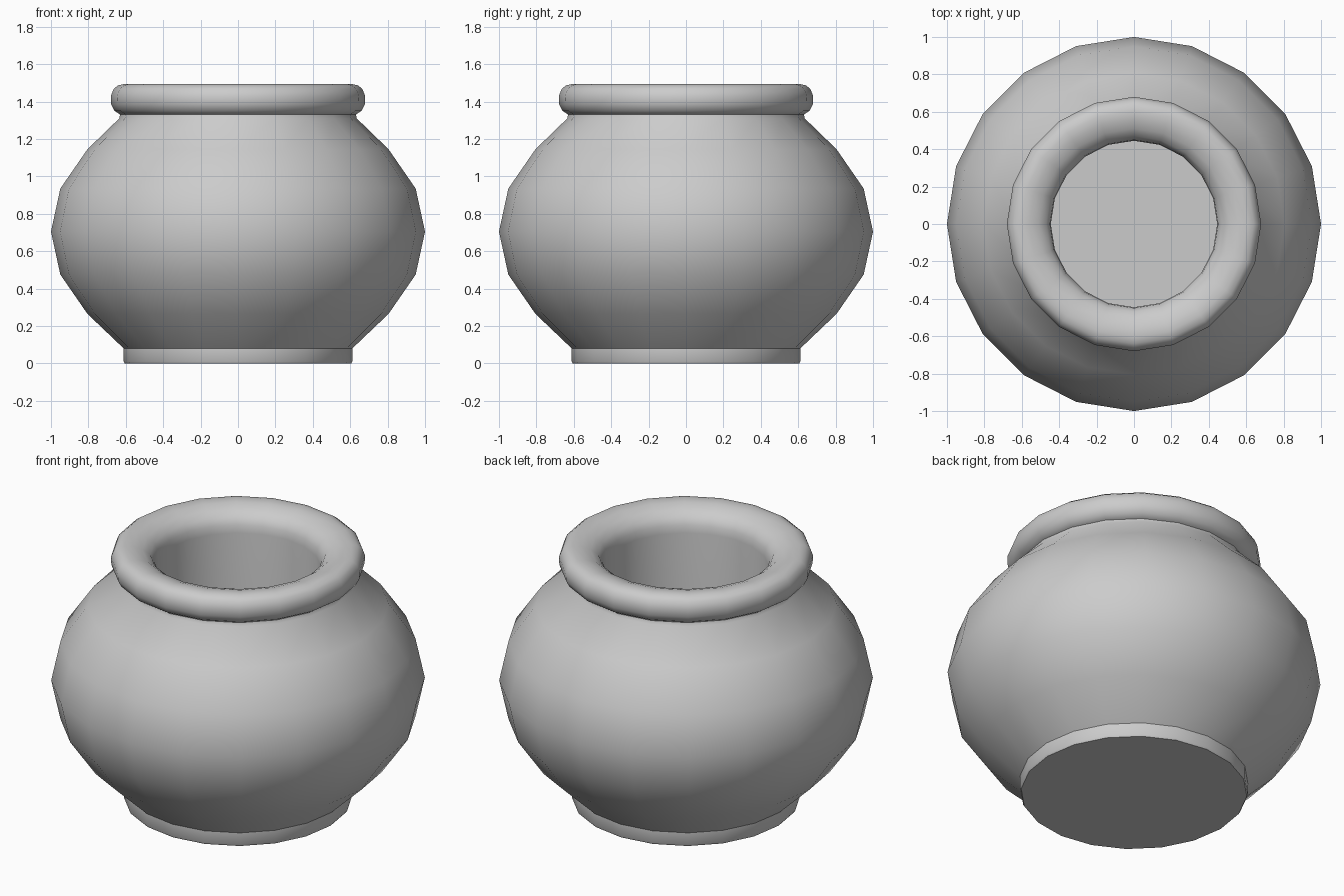
import bpy, bmesh
from math import cos, sin, tau, radians

if "Cube" in bpy.data.objects:
    bpy.data.objects.remove(bpy.data.objects["Cube"])

SIDES = 20


def lathe(name, profile, angle=40):
    """Turn a (radius, height) profile around z; radius 0 makes a cap."""
    bm = bmesh.new()
    rings = []
    for r, z in profile:
        n = SIDES if r > 0 else 1
        rings.append([bm.verts.new((r * cos(tau * i / SIDES), r * sin(tau * i / SIDES), z))
                      for i in range(n)])
    for a, b in zip(rings, rings[1:]):
        for i in range(SIDES):
            j = (i + 1) % SIDES
            if len(a) == 1:
                bm.faces.new((a[0], b[j], b[i]))
            elif len(b) == 1:
                bm.faces.new((a[i], a[j], b[0]))
            else:
                bm.faces.new((a[i], a[j], b[j], b[i]))
    mesh = bpy.data.meshes.new(name)
    bm.to_mesh(mesh)
    bm.free()
    obj = bpy.data.objects.new(name, mesh)
    bpy.context.collection.objects.link(obj)
    bpy.ops.object.select_all(action='DESELECT')
    obj.select_set(True)
    bpy.context.view_layer.objects.active = obj
    bpy.ops.object.shade_smooth_by_angle(angle=radians(angle))
    return obj


# Low foot with a slightly eased bottom edge
lathe("foot", [(0, 0), (0.605, 0), (0.611, 0.01), (0.611, 0.08)])

# Round belly running up to the narrow neck
lathe("belly", [(0.611, 0.08), (0.805, 0.265), (0.95, 0.475), (1.0, 0.705),
                (0.95, 0.935), (0.805, 1.145), (0.635, 1.31), (0.63, 1.335)])

# Rolled rim, continuing into the straight-walled cavity and its floor
lathe("rim_and_cavity", [(0.60, 1.325), (0.63, 1.33), (0.66, 1.35), (0.678, 1.385),
                         (0.68, 1.43), (0.665, 1.468), (0.64, 1.487), (0.605, 1.495),
                         (0.56, 1.49), (0.51, 1.473), (0.47, 1.443), (0.45, 1.405),
                         (0.445, 1.36), (0.445, 0.12), (0, 0.12)])
